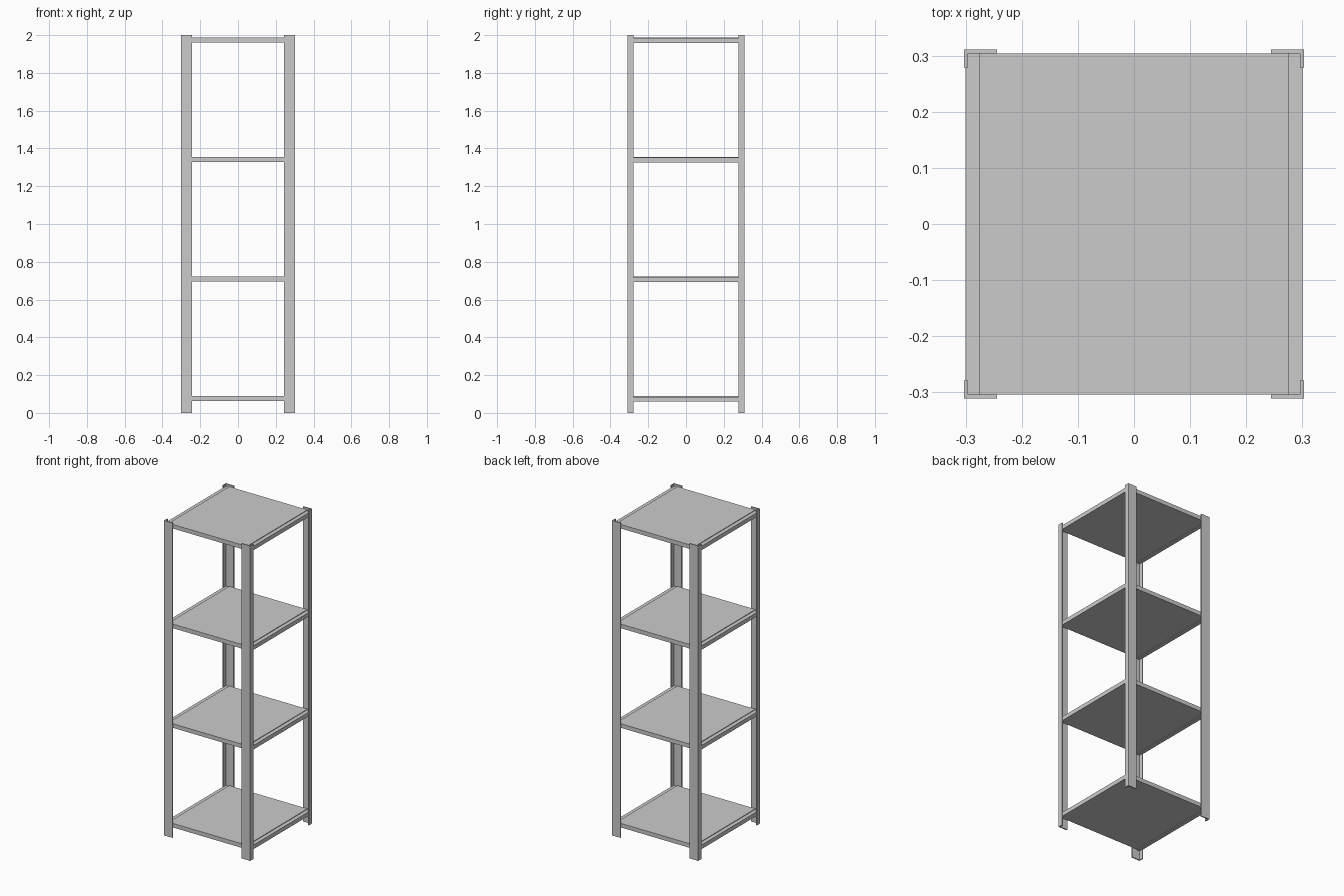
import bpy
import bmesh

if "Cube" in bpy.data.objects:
    bpy.data.objects.remove(bpy.data.objects["Cube"])


def prism(name, outline, z0, z1):
    """Extrude an xy outline from z0 up to z1."""
    bm = bmesh.new()
    face = bm.faces.new([bm.verts.new((x, y, z0)) for x, y in outline])
    top = bmesh.ops.extrude_face_region(bm, geom=[face])["geom"]
    bmesh.ops.translate(bm, vec=(0, 0, z1 - z0),
                        verts=[v for v in top if isinstance(v, bmesh.types.BMVert)])
    bmesh.ops.recalc_face_normals(bm, faces=bm.faces)
    mesh = bpy.data.meshes.new(name)
    bm.to_mesh(mesh)
    bm.free()
    obj = bpy.data.objects.new(name, mesh)
    bpy.context.collection.objects.link(obj)
    return obj


def box(name, x0, x1, y0, y1, z0, z1):
    return prism(name, [(x0, y0), (x1, y0), (x1, y1), (x0, y1)], z0, z1)


OX, OY, T = 0.303, 0.311, 0.007      # outer corner and sheet thickness
FX, FY = 0.244, 0.279                # inner ends of the post flanges

# L-shaped corner posts
angle = [(OX, OY), (FX, OY), (FX, OY - T), (OX - T, OY - T), (OX - T, FY), (OX, FY)]
for sx, side in ((-1, "left"), (1, "right")):
    for sy, end in ((-1, "front"), (1, "back")):
        prism(f"{end}_{side}_post", [(sx * x, sy * y) for x, y in angle], 0, 2)

# Shelves, each with a slightly lower support rail on both sides
SY = OY - T
for i in range(4):
    top = 0.089 + i * 0.633
    box(f"shelf_{i + 1}", -0.275, 0.275, -SY, SY, top - 0.026, top)
    box(f"left_rail_{i + 1}", -0.30, -0.275, -SY, SY, top - 0.03, top - 0.004)
    box(f"right_rail_{i + 1}", 0.275, 0.30, -SY, SY, top - 0.03, top - 0.004)
